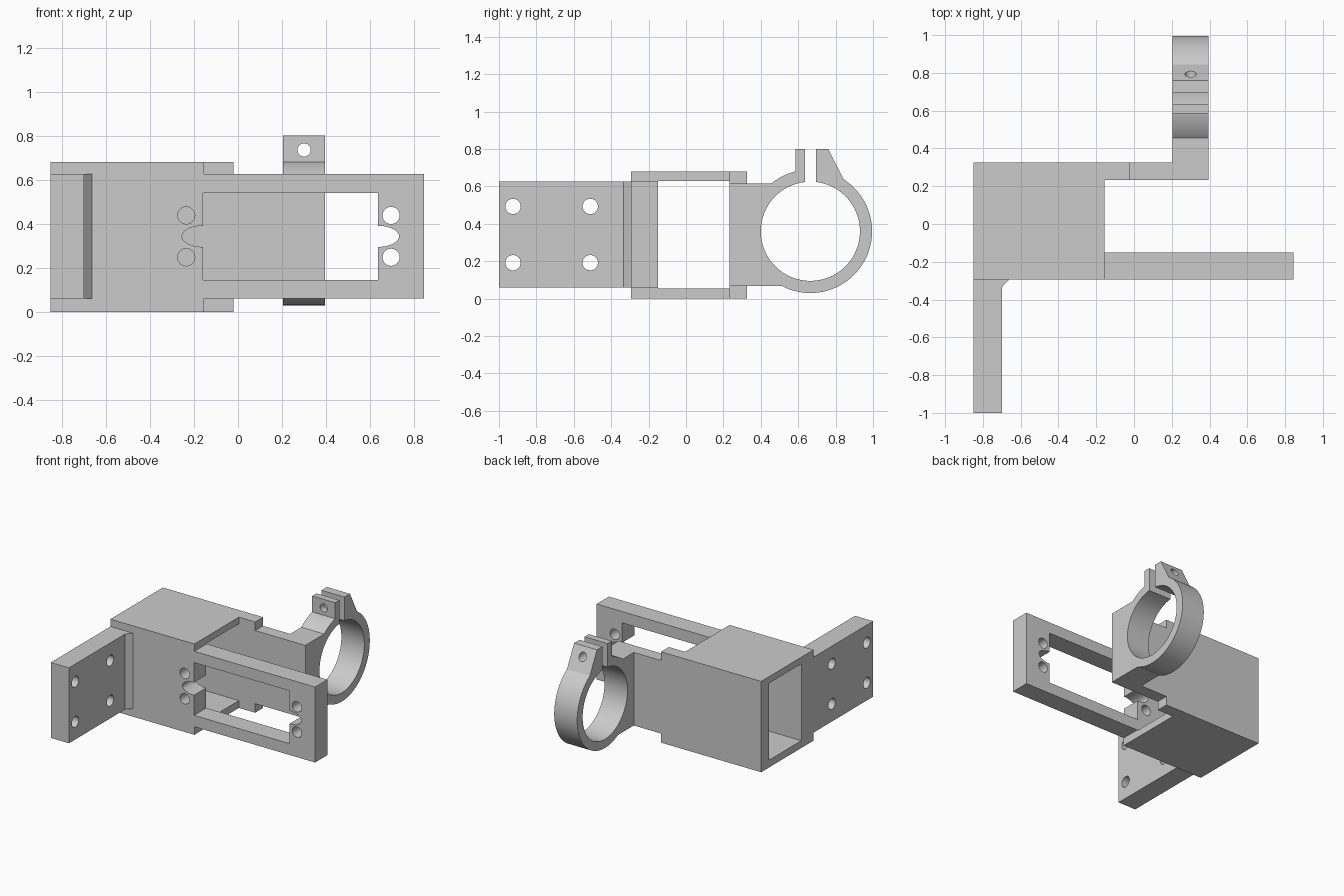
import bpy, bmesh
from math import cos, sin, pi, radians

cube = bpy.data.objects.get("Cube")
if cube:
    bpy.data.objects.remove(cube, do_unlink=True)

grey = bpy.data.materials.new("light grey plastic")
grey.use_nodes = True
grey.diffuse_color = (0.6, 0.6, 0.6, 1)
grey.node_tree.nodes["Principled BSDF"].inputs["Base Color"].default_value = grey.diffuse_color


def prism(name, points, axis, lo, hi):
    """Extrude a 2D outline along x, y or z."""
    place = {"x": lambda a, b, d: (d, a, b),
             "y": lambda a, b, d: (a, d, b),
             "z": lambda a, b, d: (a, b, d)}[axis]
    bm = bmesh.new()
    rings = [[bm.verts.new(place(a, b, d)) for a, b in points] for d in (lo, hi)]
    for ring in rings:
        bm.faces.new(ring)
    n = len(points)
    for i in range(n):
        j = (i + 1) % n
        bm.faces.new((rings[0][i], rings[0][j], rings[1][j], rings[1][i]))
    bmesh.ops.recalc_face_normals(bm, faces=bm.faces)
    mesh = bpy.data.meshes.new(name)
    bm.to_mesh(mesh)
    bm.free()
    mesh.materials.append(grey)
    obj = bpy.data.objects.new(name, mesh)
    bpy.context.collection.objects.link(obj)
    return obj


def rect(a0, a1, b0, b1):
    return [(a0, b0), (a1, b0), (a1, b1), (a0, b1)]


def oval(a, b, ra, rb=None, n=32):
    rb = rb or ra
    return [(a + ra * cos(2 * pi * i / n), b + rb * sin(2 * pi * i / n)) for i in range(n)]


def combine(target, operation, tools):
    """Apply boolean tools to the target and discard them."""
    bpy.ops.object.select_all(action="DESELECT")
    bpy.context.view_layer.objects.active = target
    target.select_set(True)
    for tool in tools:
        tool.hide_render = True
        mod = target.modifiers.new("join or cut", "BOOLEAN")
        mod.operation, mod.solver, mod.object = operation, "EXACT", tool
        bpy.ops.object.modifier_apply(modifier=mod.name)
        bpy.data.objects.remove(tool, do_unlink=True)


LEFT, CASE_END = -0.85, -0.155
FRONT, BACK = -0.295, 0.325
RING_Y, RING_Z = 0.665, 0.36

# Case with its plates, side flange and ring clamp
bracket = prism("servo_bracket", rect(FRONT, BACK, 0, 0.68), "x", LEFT, CASE_END)
flange = [(LEFT, -1), (-0.70, -1), (-0.70, -0.335), (-0.663, FRONT),
          (-0.663, -0.22), (LEFT, -0.22)]
lugs = [(0.585, 0.5), (0.585, 0.8), (0.76, 0.8), (0.845, 0.635), (0.8, 0.5)]
combine(bracket, "UNION", [
    prism("front_frame", rect(-0.5, 0.845, 0.06, 0.625), "y", FRONT, -0.15),
    prism("back_wall_step", rect(-0.5, -0.02, 0, 0.68), "y", 0.232, BACK),
    prism("back_plate", rect(-0.5, 0.395, 0.068, 0.615), "y", 0.232, BACK),
    prism("side_flange", flange, "z", 0.06, 0.625),
    prism("clamp_arm", rect(0.232, 0.55, 0.068, 0.615), "x", 0.205, 0.395),
    prism("clamp_ring", oval(RING_Y, RING_Z, 0.33, n=96), "x", 0.205, 0.395),
    prism("clamp_lugs", lugs, "x", 0.205, 0.395),
])

# Openings: case bore, frame window, clamp bore, clamp slot and bolt hole
cutters = [
    prism("case_bore", rect(-0.15, 0.232, 0.055, 0.63), "x", -1, 0),
    prism("frame_window", rect(-0.158, 0.635, 0.145, 0.54), "y", -0.5, -0.05),
    prism("clamp_bore", oval(RING_Y, RING_Z, 0.265, n=96), "x", 0.1, 0.5),
    prism("clamp_slot", rect(0.635, 0.695, 0.45, 0.9), "x", 0.1, 0.5),
    prism("bolt_hole", oval(0.3, 0.735, 0.03), "y", 0.5, 0.95),
]
# Cable notches and screw holes at both ends of the window
for notch_x, hole_x in ((-0.158, -0.235), (0.635, 0.695)):
    cutters.append(prism("cable_notch", oval(notch_x, 0.343, 0.096, 0.048, 48), "y", -0.5, -0.05))
    for z in (0.248, 0.438):
        cutters.append(prism("screw_hole", oval(hole_x, z, 0.039), "y", -0.5, -0.05))
# Flange mounting holes
for y in (-0.925, -0.512):
    for z in (0.192, 0.493):
        cutters.append(prism("mounting_hole", oval(y, z, 0.041), "x", -1, -0.6))
combine(bracket, "DIFFERENCE", cutters)

# Merge leftover flat seams and shade the round surfaces
bm = bmesh.new()
bm.from_mesh(bracket.data)
bmesh.ops.remove_doubles(bm, verts=bm.verts, dist=0.0001)
bmesh.ops.dissolve_limit(bm, angle_limit=radians(0.5), verts=bm.verts, edges=bm.edges)
bm.to_mesh(bracket.data)
bm.free()
bpy.ops.object.shade_smooth_by_angle(angle=radians(20))
